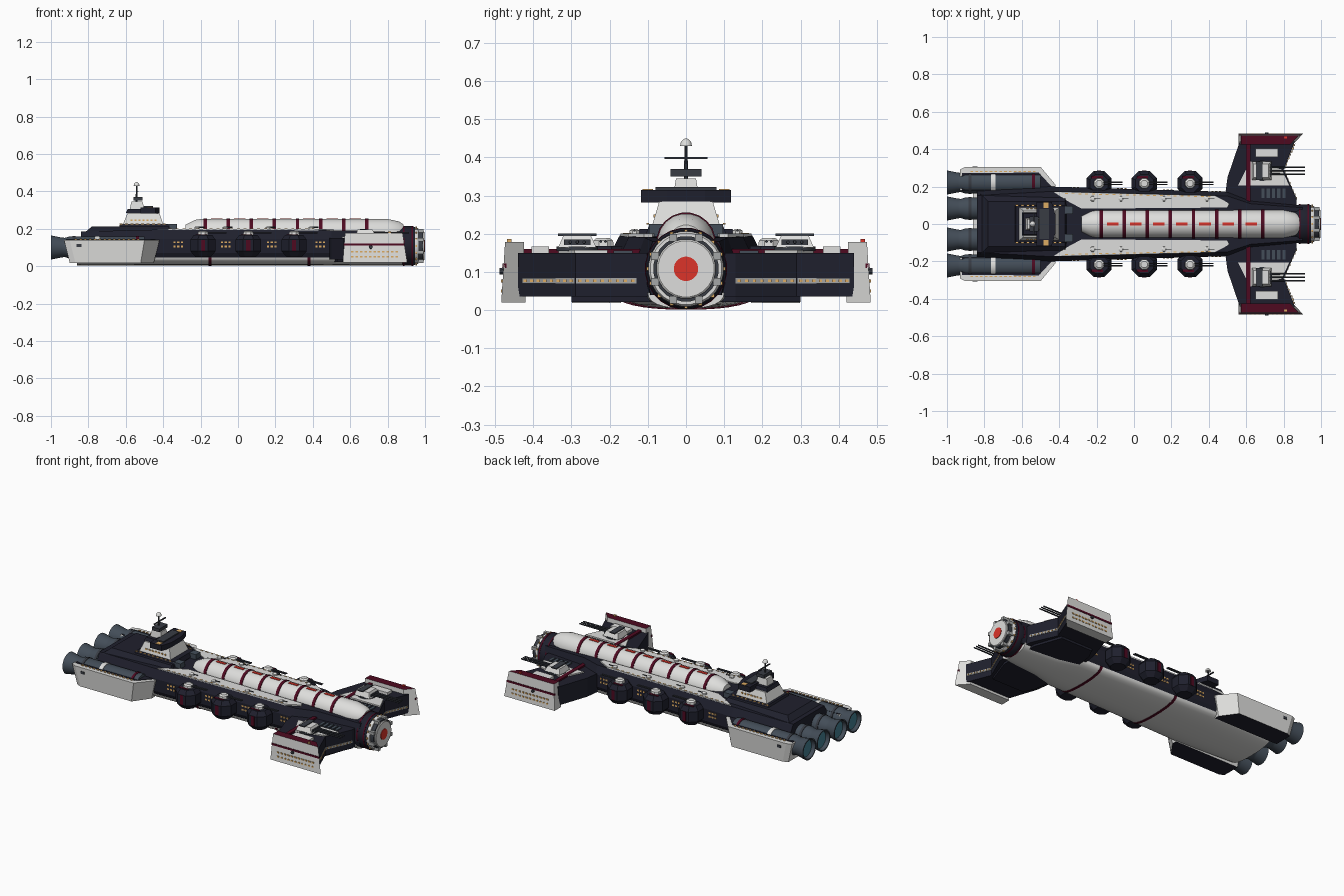
import bpy, bmesh, math
from mathutils import Vector

if "Cube" in bpy.data.objects:
    bpy.data.objects.remove(bpy.data.objects["Cube"])

def mat(name, r, g, b):
    m = bpy.data.materials.new(name)
    m.diffuse_color = [(c / 255 / 12.92 if c < 11 else ((c / 255 + .055) / 1.055) ** 2.4) for c in (r, g, b)] + [1]
    m.use_nodes = True
    m.node_tree.nodes["Principled BSDF"].inputs["Base Color"].default_value = m.diffuse_color
    return m

NAVY = mat("navy hull", 31, 32, 45)
WHITE = mat("white plating", 222, 222, 220)
MAROON = mat("maroon trim", 78, 9, 32)
RED = mat("signal red", 220, 52, 42)
GOLD = mat("gold windows", 222, 172, 100)
STEEL = mat("blue steel", 67, 77, 88)
GUN = mat("gunmetal", 56, 60, 68)
GREY = mat("light grey", 165, 167, 167)
TEAL = mat("engine teal", 70, 130, 148)

def build(name, verts, faces, mats, rule=None, smooth=False):
    me = bpy.data.meshes.new(name)
    me.from_pydata([tuple(v) for v in verts], [], faces)
    bm = bmesh.new()
    bm.from_mesh(me)
    bmesh.ops.recalc_face_normals(bm, faces=bm.faces)
    bm.normal_update()
    for f in bm.faces:
        f.smooth = smooth
        if rule:
            f.material_index = rule(f)
    bm.to_mesh(me)
    bm.free()
    for m in (mats if isinstance(mats, list) else [mats]):
        me.materials.append(m)
    if smooth:
        me.set_sharp_from_angle(angle=math.radians(32))
    ob = bpy.data.objects.new(name, me)
    bpy.context.collection.objects.link(ob)
    return ob

def loft(name, rings, mats, rule=None, smooth=False):
    n = len(rings[0])
    verts = [p for r in rings for p in r]
    faces = [(k * n + i, k * n + (i + 1) % n, (k + 1) * n + (i + 1) % n, (k + 1) * n + i)
             for k in range(len(rings) - 1) for i in range(n)]
    faces += [tuple(range(n)), tuple(range(len(verts) - n, len(verts)))]
    return build(name, verts, faces, mats, rule, smooth)

def revolve(name, profile, c, axis, mats, sides=20, smooth=True):
    """profile: (distance along axis, radius); c: the two other coordinates of the axis."""
    rings = []
    for d, r in profile:
        ring = []
        for i in range(sides):
            a = 2 * math.pi * (i + .5) / sides
            u, v = c[0] + r * math.cos(a), c[1] + r * math.sin(a)
            ring.append({'x': (d, u, v), 'y': (u, d, v), 'z': (u, v, d)}[axis])
        rings.append(ring)
    return loft(name, rings, mats, None, smooth)

def prism(name, outline, z0, z1, mats, s=1, rule=None, bottom=None):
    low = bottom or outline
    return loft(name, [[(x, y * s, z0) for x, y in low], [(x, y * s, z1) for x, y in outline]], mats, rule)

def frustum(name, lo, hi, z0, z1, m, yc=0):
    """lo / hi: (x0, x1, half width) at the bottom and top."""
    rect = lambda a: [(a[0], yc - a[2]), (a[1], yc - a[2]), (a[1], yc + a[2]), (a[0], yc + a[2])]
    return prism(name, rect(hi), z0, z1, m, bottom=rect(lo))

def boxes(name, items, m):
    verts, faces = [], []
    for c, d in items:
        b = len(verts)
        verts += [(c[0] + i * d[0] / 2, c[1] + j * d[1] / 2, c[2] + k * d[2] / 2)
                  for i in (-1, 1) for j in (-1, 1) for k in (-1, 1)]
        faces += [tuple(b + i for i in f) for f in
                  ((0, 1, 3, 2), (4, 6, 7, 5), (0, 4, 5, 1), (2, 3, 7, 6), (0, 2, 6, 4), (1, 5, 7, 3))]
    return build(name, verts, faces, m)

def dashes(name, p, q, n, d, m=GOLD):
    p, q = Vector(p), Vector(q)
    return boxes(name, [(p.lerp(q, (i + .5) / n), d) for i in range(n)], m)

# Main hull: faceted loft along x
def hull_ring(x, w, zt):
    half = [(w * .92, .04), (w, .07), (w, .145), (w * .87, zt)]
    return [(x, y, z) for y, z in half] + [(x, -y, z) for y, z in reversed(half)]
HULL = [(-.84, .175, .185), (-.45, .2, .195), (.5, .172, .192), (.62, .125, .19), (.9, .1, .18)]
loft("main_hull", [hull_ring(*h) for h in HULL], NAVY)

# Belly: shallow rounded keel with maroon bands
def belly_ring(x, w, g=0):
    pts = []
    for i in range(17):
        a = math.pi * i / 16
        c = math.cos(a)
        pts.append((math.copysign(abs(c) ** .85, c) * (w + g), .046 - math.sin(a) ** .85 * (.042 + g)))
    return [(x, y, z) for y, z in pts]
loft("belly", [belly_ring(*b) for b in ((-.86, .168), (-.45, .192), (.5, .166), (.64, .125), (.88, .1))], WHITE, smooth=True)
for i, x in enumerate((-.15, .38)):
    w = .192 - .026 * (x + .45) / .95
    loft(f"belly_band_{i}", [belly_ring(x - .008, w, .003), belly_ring(x + .008, w, .003)], MAROON, smooth=True)

# Bow barrel, collar and docking nose
NC = (0, .108)
revolve("bow_barrel", [(.5, .094), (.56, .1), (.9, .1)], NC, 'x', NAVY)
revolve("bow_collar", [(.87, .1), (.885, .1065), (.935, .1065), (.947, .101)], NC, 'x', NAVY, 24)
for i, x in enumerate((.887, .932)):
    revolve(f"collar_band_{i}", [(x - .004, .108), (x + .004, .108)], NC, 'x', MAROON, 24)
revolve("nose_ring", [(.93, .099), (.957, .099), (.965, .094)], NC, 'x', WHITE, 24)
revolve("nose_drum", [(.95, .086), (.988, .086)], NC, 'x', GUN, 24)
revolve("nose_cap", [(.95, .078), (.994, .078), (.997, .074)], NC, 'x', WHITE, 24)
revolve("nose_target", [(.99, .032), (1.0, .032)], NC, 'x', RED, 24)
for i in range(8):
    a = math.pi * (i + .5) / 4
    boxes(f"nose_clamp_{i}", [((.97, .088 * math.cos(a), .108 + .088 * math.sin(a)), (.045, .02, .02))], GREY)
boxes("nose_lights", [((.953, .099 * math.cos(i * math.pi / 8), .108 + .099 * math.sin(i * math.pi / 8)), (.008, .009, .009))
                      for i in range(16)], GOLD)

# Spinal tube with maroon hoops and red dashes
revolve("spine_tube", [(-.28, .045), (-.23, .07), (-.2, .075), (.8, .075), (.86, .062), (.885, .045)], (0, .178), 'x', WHITE)
for i in range(8):
    x = -.176 + i * .1235
    revolve(f"spine_hoop_{i}", [(x - .009, .078), (x + .009, .078)], (0, .178), 'x', MAROON)
dashes("spine_dashes", (-.176, 0, .2525), (.6885, 0, .2525), 7, (.062, .018, .005), RED)

# Stern deck and bridge tower
frustum("stern_deck", (-.82, -.36, .16), (-.78, -.37, .12), .18, .213, NAVY)
frustum("bridge_plinth", (-.64, -.36, .105), (-.63, -.37, .095), .2, .226, NAVY)
frustum("bridge_base", (-.615, -.4, .088), (-.59, -.42, .07), .224, .285, WHITE)
prism("bridge_wing", [(-.52, -.118), (-.44, -.118), (-.42, -.05), (-.42, .05), (-.44, .118), (-.52, .118)], .282, .315, NAVY)
frustum("bridge_roof", (-.6, -.45, .062), (-.59, -.45, .055), .283, .305, NAVY)
frustum("bridge_tower", (-.58, -.5, .034), (-.57, -.51, .026), .3, .345, WHITE)
boxes("bridge_sensor", [((-.535, 0, .36), (.05, .08, .02)), ((-.535, 0, .398), (.008, .112, .005)),
                        ((-.48, 0, .318), (.05, .16, .008))], GUN)
revolve("mast", [(.34, .006), (.44, .004)], (-.542, 0), 'z', GUN, 8)
revolve("mast_dome", [(.43, .016), (.44, .014), (.447, .008), (.45, .002)], (-.542, 0), 'z', WHITE, 12)
boxes("bridge_wing_lights", [((-.47, s * .1, .314), (.028, .028, .006)) for s in (1, -1)], GOLD)

# Engines: four nozzles with glowing throats
for i, y in enumerate((-.222, -.083, .083, .222)):
    revolve(f"engine_{i}", [(-.5 if abs(y) > .2 else -.8, .06), (-.9, .06), (-.925, .052), (-.94, .053), (-1, .065), (-1, .058), (-.945, .042)],
            (y, .1), 'x', STEEL, 24)
    revolve(f"engine_throat_{i}", [(-.95, .04), (-.978, .052)], (y, .1), 'x', TEAL, 24)
    revolve(f"engine_hoop_{i}", [(-.885, .063), (-.87, .063)], (y, .1), 'x', GUN, 24)

for s in (1, -1):
    t = "left" if s > 0 else "right"
    # White side decks
    prism(f"{t}_deck", [(-.43, .172), (.43, .152), (.51, .11), (.5, .088), (-.28, .082), (-.36, .125)], .188, .2, WHITE, s)
    dashes(f"{t}_deck_lights", (-.38, s * .163, .2), (.42, s * .146, .2), 22, (.016, .005, .004))
    dashes(f"{t}_stern_lights", (-.64, s * .1, .226), (-.38, s * .1, .226), 9, (.016, .006, .004))
    dashes(f"{t}_bridge_lights", (-.58, s * .082, .246), (-.43, s * .082, .246), 7, (.012, .006, .008))
    boxes(f"{t}_deck_box", [((-.35, s * .075, .205), (.05, .045, .04))], STEEL)
    for i, x in enumerate((-.22, -.07, .16, .39)):
        revolve(f"{t}_deck_gun_{i}", [(.198, .015), (.208, .014), (.213, .006)], (x, s * .135), 'z', WHITE, 8, False)
        revolve(f"{t}_deck_barrel_{i}", [(x, .003), (x + .04, .003)], (s * .135, .208), 'x', GUN, 6)
    # Hull side windows
    for k, x in enumerate((-.32, -.065, .18, .44)):
        y = s * (.2 - .028 * (x + .45) / .95)
        for z in (.105, .128):
            dashes(f"{t}_hull_windows_{k}", (x - .03, y, z), (x + .03, y, z), 3, (.012, .005, .01))

    # Stern side pods, dark underneath
    prism(f"{t}_stern_pod", [(-.93, .18), (-.93, .292), (-.9, .306), (-.5, .306), (-.42, .21), (-.42, .18)], .018, .14,
          [WHITE, NAVY], s, lambda f: int(f.normal.z < -.8),
          [(-.9, .17), (-.9, .285), (-.87, .298), (-.52, .298), (-.45, .2), (-.45, .17)])
    prism(f"{t}_pod_top", [(-.92, .18), (-.92, .272), (-.51, .275), (-.44, .2), (-.44, .18)], .138, .143, NAVY, s)
    dashes(f"{t}_pod_lights", (-.88, s * .28, .142), (-.52, s * .28, .142), 14, (.014, .006, .006))
    revolve(f"{t}_nacelle_band", [(-.765, .063), (-.74, .063)], (s * .222, .1), 'x', WHITE, 24)
    revolve(f"{t}_nacelle_trim", [(-.545, .063), (-.53, .063)], (s * .222, .1), 'x', MAROON, 24)
    boxes(f"{t}_pod_port", [((-.85, s * .302, .11), (.025, .01, .016))], GUN)

    # Octagonal side gun pods
    for i, x in enumerate((-.187, .055, .3)):
        y = s * .217
        revolve(f"{t}_gun_pod_{i}", [(.05, .045), (.08, .073), (.142, .073), (.168, .052)], (x, y), 'z', NAVY, 8, False)
        boxes(f"{t}_gun_pod_stripe_{i}", [((x, s * .283, .111), (.022, .006, .06))], MAROON)
        boxes(f"{t}_gun_pod_cap_{i}", [((x - .01, s * .25, .168), (.06, .012, .004))], MAROON)
        boxes(f"{t}_gun_pod_link_{i}", [((x, s * .18, .11), (.08, .06, .07))], NAVY)
        revolve(f"{t}_side_turret_{i}", [(.163, .031), (.182, .028), (.189, .018)], (x, y), 'z', WHITE, 8, False)
        for k in (-.006, .006):
            revolve(f"{t}_side_barrel_{i}", [(x, .004), (x + .125, .004)], (y + k, .18), 'x', GUN, 6)

    # Bow wings with a lower step
    prism(f"{t}_wing", [(.48, .1), (.5, .25), (.565, .44), (.86, .44), (.8, .29), (.87, .13), (.87, .08)], .035, .15, NAVY, s)
    prism(f"{t}_wing_step", [(.51, .1), (.53, .24), (.56, .3), (.78, .3), (.84, .13), (.84, .09)], .021, .036, NAVY, s)
    prism(f"{t}_wing_plate", [(.555, .205), (.62, .335), (.79, .292), (.83, .205)], .148, .158, WHITE, s)
    boxes(f"{t}_wing_stripe", [((.612, s * .275, .155), (.024, .31, .01))], MAROON)
    boxes(f"{t}_wing_locker", [((.71, s * .382, .155), (.12, .045, .022))], WHITE)
    boxes(f"{t}_wing_grille", [((.69 + .028 * i, s * .165, .152), (.018, .05, .008)) for i in range(5)], STEEL)
    for k, (p, q) in enumerate((((.86, .43), (.8, .292)), ((.8, .288), (.87, .13)))):
        prism(f"{t}_wing_edge_{k}", [p, q, (q[0] + .003, q[1]), (p[0] + .003, p[1])], .07, .084, GREY, s)
        dashes(f"{t}_wing_edge_lights_{k}", (p[0], s * p[1], .077), (q[0], s * q[1], .077), 8, (.011, .009, .006))

    # Wing tip plates: white, maroon on top
    prism(f"{t}_tip_plate", [(.572, .425), (.572, .474), (.88, .474), (.835, .425)], .02, .178, [WHITE, MAROON], s,
          lambda f: int(f.normal.z > .8), [(.56, .42), (.56, .484), (.905, .484), (.845, .42)])
    prism(f"{t}_tip_stripe", [(.565, .47), (.565, .4805), (.89, .4805), (.885, .47)], .11, .122, MAROON, s)
    for z in (.05, .076):
        dashes(f"{t}_tip_windows", (.6, s * .482, z), (.86, s * .482, z), 11, (.013, .006, .008))
    revolve(f"{t}_tip_knob", [(s * .46, .012), (s * .488, .009)], (.71, .102), 'y', GUN, 8)
    boxes(f"{t}_tip_light", [((.81, s * .463, .181), (.014, .012, .01))], RED if s > 0 else GOLD)

    # Main turret with triple barrels
    y = s * .285
    revolve(f"{t}_turret_ring", [(.155, .055), (.166, .055)], (.685, y), 'z', GUN, 16)
    frustum(f"{t}_turret", (.63, .735, .05), (.64, .72, .036), .164, .195, WHITE, y)
    boxes(f"{t}_turret_roof", [((.67, y, .197), (.035, .1, .006)), ((.733, y, .178), (.006, .07, .014))], GUN)
    for k in (-.018, 0, .018):
        revolve(f"{t}_turret_barrel", [(.72, .005), (.915, .004)], (y + k, .178), 'x', GUN, 8)
